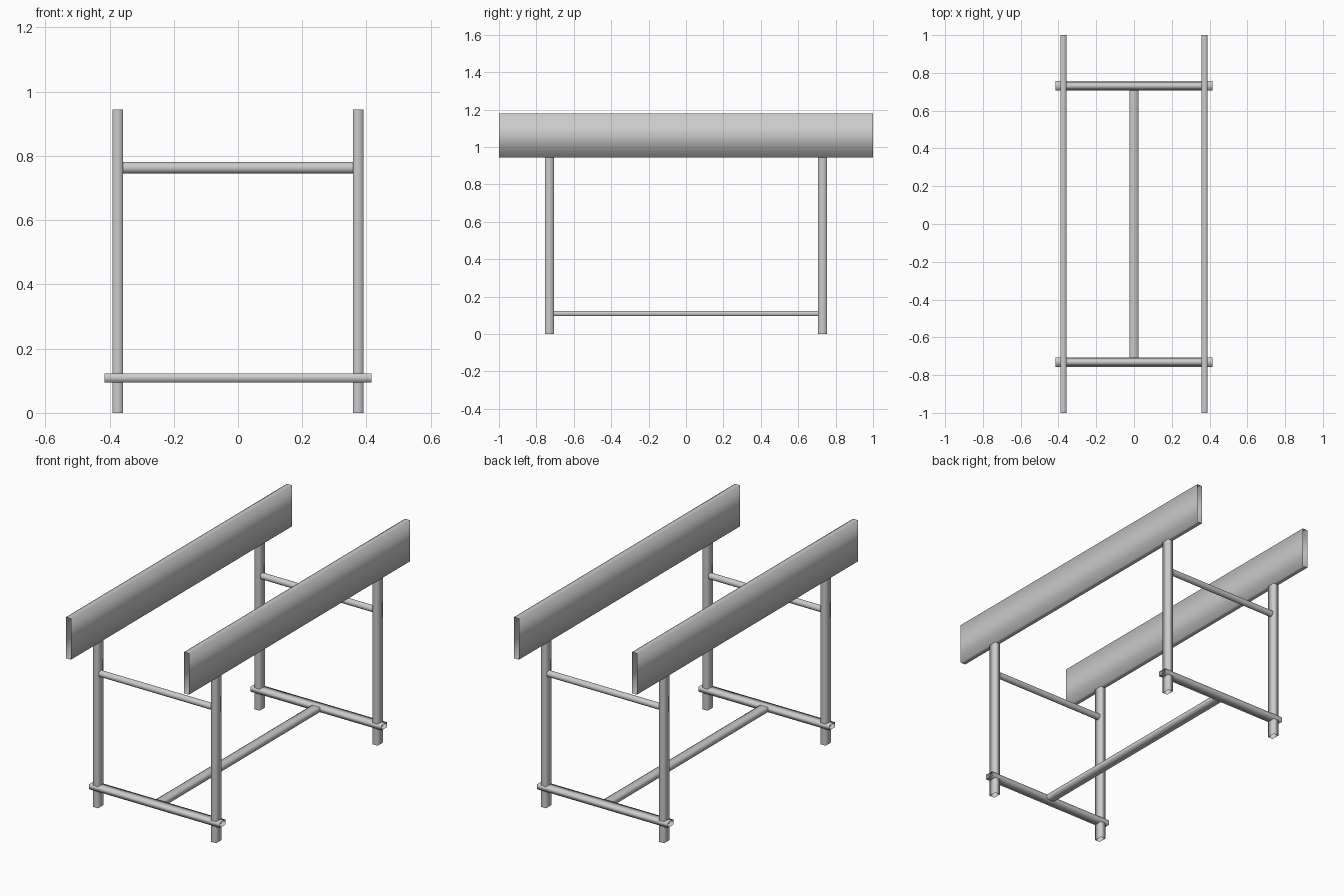
import bpy, bmesh
from mathutils import Vector
from math import cos, sin, tau

if "Cube" in bpy.data.objects:
    bpy.data.objects.remove(bpy.data.objects["Cube"])


def tube(name, axis, start, end, section):
    """Open-ended smooth tube: section points (u, v) swept along one axis."""
    bm = bmesh.new()
    rings = []
    for d in (start, end):
        ring = []
        for u, v in section:
            co = [u, v]
            co.insert(axis, d)
            ring.append(bm.verts.new(Vector(co)))
        rings.append(ring)
    n = len(section)
    for i in range(n):
        j = (i + 1) % n
        bm.faces.new((rings[0][i], rings[0][j], rings[1][j], rings[1][i]))
    if axis == 1:  # keep normals outward for the swapped axis order
        bmesh.ops.reverse_faces(bm, faces=bm.faces[:])
    for f in bm.faces:
        f.smooth = True
    mesh = bpy.data.meshes.new(name)
    bm.to_mesh(mesh)
    bm.free()
    obj = bpy.data.objects.new(name, mesh)
    bpy.context.collection.objects.link(obj)
    return obj


def rect(u, v, w, h):
    return [(u - w / 2, v - h / 2), (u + w / 2, v - h / 2),
            (u + w / 2, v + h / 2), (u - w / 2, v + h / 2)]


def circle(u, v, r, n=16):
    return [(u + r * cos(tau * i / n), v + r * sin(tau * i / n)) for i in range(n)]


LEG_X, LEG_Y = 0.374, 0.731
THICK, DEPTH = 0.032, 0.048

for sx, side in ((-1, "left"), (1, "right")):
    # long upright boards
    tube(f"{side}_board", 1, -1, 1, rect(sx * LEG_X, 1.062, THICK, 0.235))
    # legs
    for sy, end in ((-1, "front"), (1, "back")):
        tube(f"{end}_{side}_leg", 2, 0, 0.945,
             rect(sx * LEG_X, sy * LEG_Y, THICK, DEPTH))

for sy, end in ((-1, "front"), (1, "back")):
    # round upper rail between the legs
    tube(f"{end}_upper_rail", 0, -0.36, 0.36, circle(sy * LEG_Y, 0.763, 0.018))
    # lower rail passing through the legs
    tube(f"{end}_lower_rail", 0, -0.415, 0.415,
         rect(sy * LEG_Y, 0.109, DEPTH + 0.002, 0.028))

# long floor stretcher
tube("stretcher", 1, -0.708, 0.708, rect(0, 0.109, DEPTH, 0.028))
